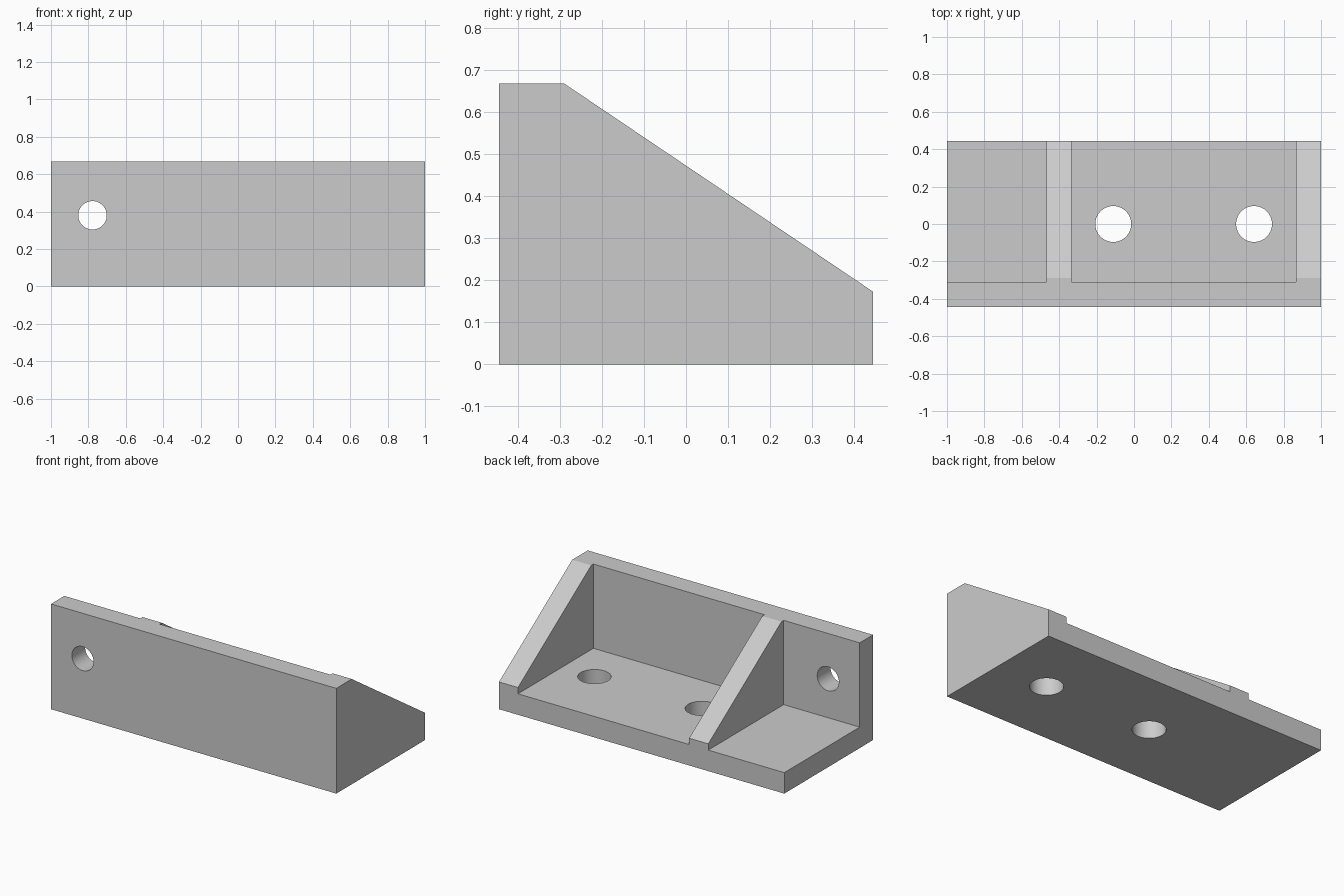
import bpy
import bmesh
from math import pi
from mathutils import Matrix, Vector

cube = bpy.data.objects.get("Cube")
if cube:
    bpy.data.objects.remove(cube, do_unlink=True)

WALL = 0.133
BACK = 0.444
HEIGHT = 0.667

grey = bpy.data.materials.new("plain_grey")
grey.use_nodes = True
colour = (0.6, 0.6, 0.6, 1)
grey.diffuse_color = colour
grey.node_tree.nodes["Principled BSDF"].inputs["Base Color"].default_value = colour


def add_object(name, bm):
    bmesh.ops.recalc_face_normals(bm, faces=bm.faces)
    mesh = bpy.data.meshes.new(name)
    bm.to_mesh(mesh)
    bm.free()
    mesh.materials.append(grey)
    obj = bpy.data.objects.new(name, mesh)
    bpy.context.collection.objects.link(obj)
    return obj


def box(name, low, high):
    low, high = Vector(low), Vector(high)
    bm = bmesh.new()
    bmesh.ops.create_cube(bm, size=1, matrix=Matrix.Translation((low + high) / 2)
                          @ Matrix.Diagonal((high - low).to_4d()))
    return add_object(name, bm)


def drill(name, centre, radius, depth, axis_turn=0):
    bm = bmesh.new()
    matrix = Matrix.Translation(centre) @ Matrix.Rotation(axis_turn, 4, "X")
    bmesh.ops.create_cone(bm, cap_ends=True, segments=64, radius1=radius,
                          radius2=radius, depth=depth, matrix=matrix)
    return add_object(name, bm)


# Sloped side profile, extruded along the full length
profile = [(-BACK, 0), (BACK, 0), (BACK, 0.173), (-0.289, HEIGHT), (-BACK, HEIGHT)]
bm = bmesh.new()
face = bm.faces.new([bm.verts.new((-1, y, z)) for y, z in profile])
side = bmesh.ops.extrude_face_region(bm, geom=[face])["geom"]
bmesh.ops.translate(bm, vec=(2, 0, 0),
                    verts=[v for v in side if isinstance(v, bmesh.types.BMVert)])
bracket = add_object("ribbed_angle_bracket", bm)

# Pockets leave the floor, the upright wall and two ribs
cutters = [box("pocket_cutter", (x0, WALL - BACK, WALL), (x1, 1, 1))
           for x0, x1 in ((-1.2, -0.467), (-0.333, 0.867))]

# Two floor holes and one wall hole
cutters += [drill("floor_hole_cutter", (x, 0, 0.06), 0.096, 0.4)
            for x in (-0.111, 0.642)]
cutters.append(drill("wall_hole_cutter", (-0.778, -0.38, 0.38), 0.076, 0.4, pi / 2))

for cutter in cutters:
    cut = bracket.modifiers.new(cutter.name, "BOOLEAN")
    cut.operation = "DIFFERENCE"
    cut.solver = "EXACT"
    cut.object = cutter

# Apply the cuts and remove the cutters
bpy.context.view_layer.objects.active = bracket
bracket.select_set(True)
for name in [m.name for m in bracket.modifiers]:
    bpy.ops.object.modifier_apply(modifier=name)
for cutter in cutters:
    bpy.data.objects.remove(cutter, do_unlink=True)
bpy.ops.object.shade_smooth_by_angle()
